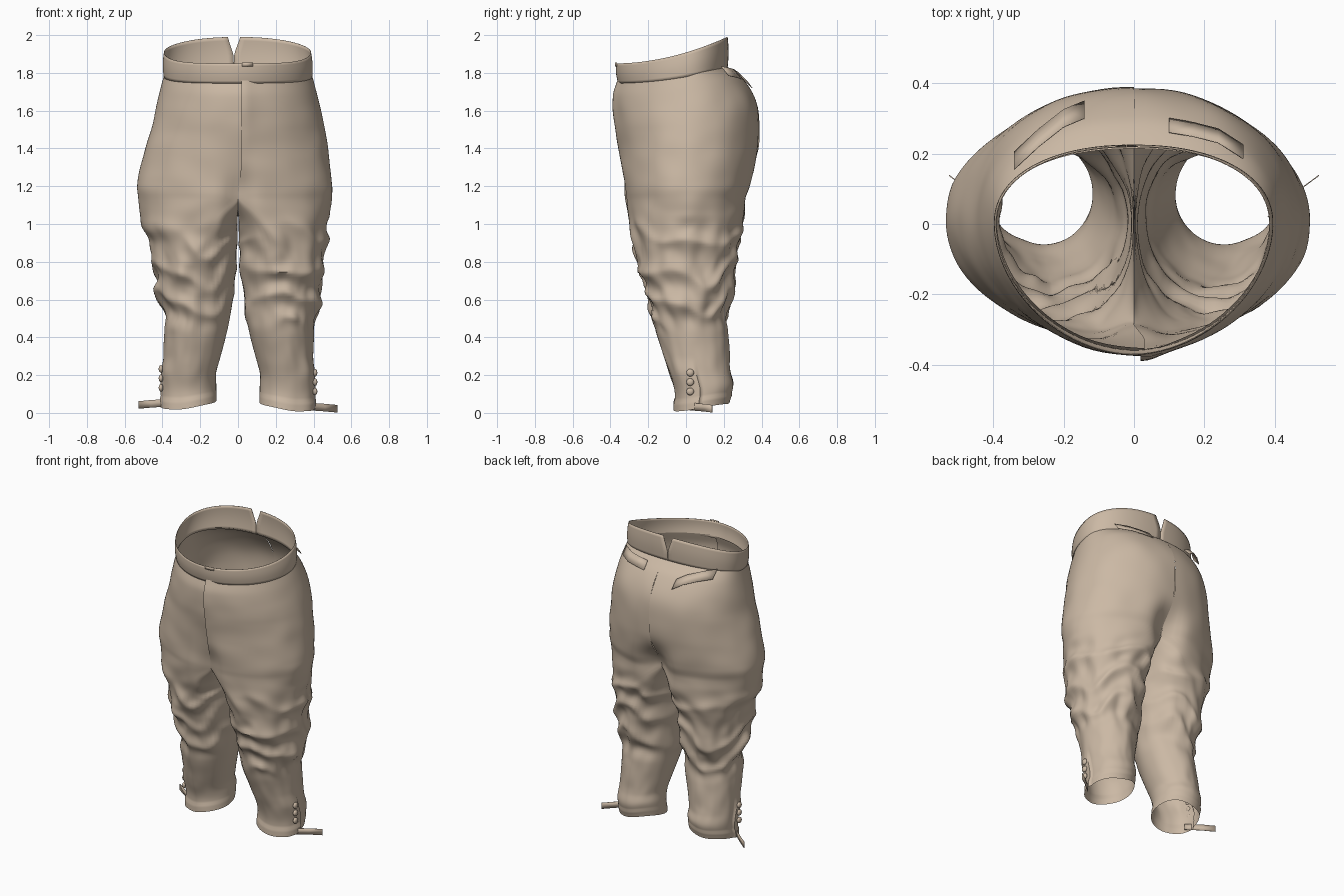
import bpy, bmesh, math
from mathutils import Vector, noise

old = bpy.data.objects.get("Cube")
if old:
    bpy.data.objects.remove(old, do_unlink=True)

cloth = bpy.data.materials.new("tan_cloth")
cloth.use_nodes = True
TAN = (0.60, 0.485, 0.375, 1)
cloth.diffuse_color = TAN
cloth.node_tree.nodes["Principled BSDF"].inputs["Base Color"].default_value = TAN

# height, leg centre x, inner x, outer x, front y, back y
PROFILE = [
    (0, .25, .115, .395, -.06, .225),
    (.1, .255, .115, .4, -.06, .25),
    (.2, .255, .115, .4, -.085, .235),
    (.4, .24, .065, .4, -.15, .22),
    (.52, .23, .037, .415, -.18, .215),
    (.6, .23, .03, .44, -.2, .24),
    (.8, .22, .008, .455, -.26, .27),
    (.95, .17, .003, .475, -.285, .295),
    (1.06, .09, .002, .485, -.31, .315),
    (1.14, 0, 0, .495, -.33, .335),
    (1.2, 0, 0, .5, -.335, .355),
    (1.4, 0, 0, .475, -.35, .385),
    (1.55, 0, 0, .445, -.37, .38),
    (1.68, 0, 0, .412, -.375, .3),
    (1.76, 0, 0, .39, -.352, .214),
]
CROTCH, TOP, ROWS = 1.14, 1.76, 120
OUTER, INNER = 52, 28


def section(z):
    """Smoothly interpolate the profile at one height."""
    i = max(k for k in range(len(PROFILE) - 1) if PROFILE[k][0] <= z)
    a, b = PROFILE[i], PROFILE[i + 1]
    p, n = PROFILE[max(i - 1, 0)], PROFILE[min(i + 2, len(PROFILE) - 1)]
    h = b[0] - a[0]
    t = (z - a[0]) / h
    out = []
    for c in range(1, 6):
        ma = (b[c] - p[c]) / (b[0] - p[0]) * h
        mb = (n[c] - a[c]) / (n[0] - a[0]) * h
        out.append((2*t**3 - 3*t*t + 1) * a[c] + (t**3 - 2*t*t + t) * ma
                   + (3*t*t - 2*t**3) * b[c] + (t**3 - t*t) * mb)
    if z >= CROTCH - .001:
        out[0] = out[1] = 0
    return out


def bump(v, centre, width):
    return math.exp(-((v - centre) / width) ** 2)


def smooth(v):
    v = min(max(v, 0), 1)
    return v * v * (3 - 2 * v)


def oval(ang, rx, front, back, pointed):
    """Oval with a separate depth in front and behind, fuller behind."""
    c, s = math.cos(ang), math.sin(ang)
    e = 1 + .07 * pointed if s < 0 else 1 - .09 * pointed
    x = rx * math.copysign(abs(c) ** e, c)
    return x, math.copysign(abs(s) ** e, s) * (front if s < 0 else back)


def tilt(y):
    """Rise of the waist line from front to back."""
    return max(0, (y + .37) / .6) ** 1.9


def finish(name, bm, thickness=0, angle=40):
    bmesh.ops.recalc_face_normals(bm, faces=bm.faces)
    mesh = bpy.data.meshes.new(name)
    bm.to_mesh(mesh)
    bm.free()
    mesh.materials.append(cloth)
    ob = bpy.data.objects.new(name, mesh)
    bpy.context.collection.objects.link(ob)
    if thickness:
        mod = ob.modifiers.new("thickness", "SOLIDIFY")
        mod.thickness, mod.offset = thickness, 0
    bpy.ops.object.select_all(action="DESELECT")
    ob.select_set(True)
    bpy.context.view_layer.objects.active = ob
    bpy.ops.object.shade_smooth_by_angle(angle=math.radians(angle))
    return ob


def skin(bm, rows, closed=lambda r: False):
    for r in range(len(rows) - 1):
        a, b = rows[r], rows[r + 1]
        count = min(len(a), len(b))
        for j in range(count if closed(r) else count - 1):
            k = (j + 1) % count
            bm.faces.new((a[j], a[k], b[k], b[j]))


def folds(s, ang, z):
    """Gathered diagonal creases, strongest around the knee."""
    p = Vector((math.cos(ang) * 1.1 + s * 5, math.sin(ang) * 1.1, z * 3))
    phase = 18 * (z - .93) + .9 * math.sin(2 * ang + s) + 2 * noise.noise(p)
    crease = 1.15 - 2 * math.sqrt(math.sin(phase) ** 2 + .03)
    strength = smooth((z - .4) / .15) * smooth((1.1 - z) / .2)
    fine = noise.noise(p * 2.7)
    broad = noise.noise(p * 1.2 + Vector((3, 7, 1)))
    gate = .5 + .9 * abs(noise.noise(p * 1.7))
    soft = smooth(z / .3) * smooth((TOP - z) / .25)
    return strength * (.018 * crease * gate + .012 * fine) + soft * (.006 * fine + .006 * broad)


def cloth_point(s, z, ang, inner):
    xm, xi, xo, yf, yb = section(z)
    if s < 0:
        xo += .034 * smooth((z - .9) / .12) * smooth((1.6 - z) / .45) - .028 * bump(z, .57, .17)
    cy = max((yf + yb) / 2, .01)
    c, sn = math.cos(ang), math.sin(ang)
    dx, dy = oval(ang, xm - xi if inner else xo - xm, cy - yf, yb - cy, smooth((z - 1.3) / .4))
    x, y = xm + dx, cy + dy
    d = folds(s, ang, z)
    if not inner and ang < -.12 and z < .3:      # lapped ankle placket
        d += .012 * smooth((.3 - z) / .1) * smooth((ang + 1.2) / .6)
    if z < .05:                                  # hem band
        d += .006
    x += c * d * (.3 if inner else 1)
    y += sn * d
    if z >= CROTCH - .001:
        x = 0 if inner or abs(c) < .001 else max(x, 0)
    else:
        x = max(x, .002)
    # hollows at the crotch and seat seam
    hollow = .26 * bump(x, 0, .09) * bump(z, 1.16, .13) if y > 0 else .14 * bump(x, 0, .07) * bump(z, 1.13, .17)
    y *= 1 - hollow
    zz = z
    if inner:
        zz -= .09 * abs(c) * smooth((z - .8) / .34)
    zz += .08 * tilt(y) * smooth((z - 1.35) / .4)
    rise = .008 + .04 * smooth((y + .06) / .3) + .03 * smooth((.32 - x) / .2)
    zz += smooth((.3 - z) / .3) * (rise + (.01 if s < 0 else 0))
    x *= s
    if sn < 0 and z > CROTCH:                    # lapped fly
        lap = bump(x, 0, .07) * smooth((z - CROTCH) / .2)
        x += lap * (.018 if s > 0 else .03)
        y -= lap * (.012 if s > 0 else 0)
    return x, y, zz


# Trouser halves, each running from hem to waist
for s, name in ((1, "left_trouser_half"), (-1, "right_trouser_half")):
    bm = bmesh.new()
    rows = []
    split = round(ROWS * CROTCH / TOP)
    for r in range(ROWS + 1):
        z = CROTCH * r / split if r <= split else CROTCH + (TOP - CROTCH) * (r - split) / (ROWS - split)
        row = [bm.verts.new(cloth_point(s, z, -math.pi / 2 + math.pi * j / OUTER, False))
               for j in range(OUTER + 1)]
        if r <= split:
            row += [bm.verts.new(cloth_point(s, z, math.pi / 2 + math.pi * j / INNER, True))
                    for j in range(1, INNER)]
        rows.append(row)
    skin(bm, rows, lambda r: r < split)
    finish(name, bm, angle=50)

# Waistband with a V notch at the back
bm = bmesh.new()
rows = []
for k in range(9):
    t = k / 8
    gap = .002 + .11 * max(0, t - .4)
    row = []
    for j in range(97):
        ang = math.pi / 2 + .04 + gap + (2 * math.pi - 2 * gap) * j / 96
        puff = .005 * math.sin(math.pi * t)
        x, y = oval(ang, .392 - .004 * t + puff, .358 + .012 * t + puff, .219 + puff, 1)
        z = 1.745 + .105 * t + (.085 + .06 * t) * tilt(y)
        row.append(bm.verts.new((x - .003 * t, y, z)))
    rows.append(row)
skin(bm, rows)
finish("waistband", bm, .003)


def strip(name, path, height, lean=0):
    """A flat cloth strap along a path, its upper edge leaning forward."""
    bm = bmesh.new()
    rows = [[bm.verts.new((x, y - lean * t, z + height * t)) for x, y, z in path] for t in (0, 1)]
    skin(bm, rows)
    return finish(name, bm, .003)


# Small closure lap at the top of the front waistband
strip("front_waist_lap", [(.02, -.374, 1.835), (.05, -.374, 1.835), (.08, -.366, 1.835)], .02)

# Back cinch tabs
strip("right_back_tab", [(-.34, .205, 1.785), (-.27, .27, 1.775), (-.2, .325, 1.755), (-.14, .35, 1.72)], .05, .05)
strip("left_back_tab", [(.31, .225, 1.785), (.24, .27, 1.775), (.17, .288, 1.77), (.1, .3, 1.765)], .05, .04)

# Ankle straps and buttons
for s, side, lift in ((1, "left", 0), (-1, "right", .02)):
    strip(side + "_ankle_strap", [(s * .38, .02, .014 + lift), (s * .4, .04, .012 + lift),
                                  (s * .46, .09, .008 + lift), (s * .525, .138, .002 + lift)], .04)
    for i in range(3):
        bm = bmesh.new()
        bmesh.ops.create_uvsphere(bm, u_segments=16, v_segments=10, radius=.02)
        bmesh.ops.scale(bm, vec=(.6, 1, 1), verts=bm.verts)
        ob = finish(f"{side}_ankle_button_{i + 1}", bm)
        ob.location = (s * .408, .022, .113 + .05 * i + lift)
